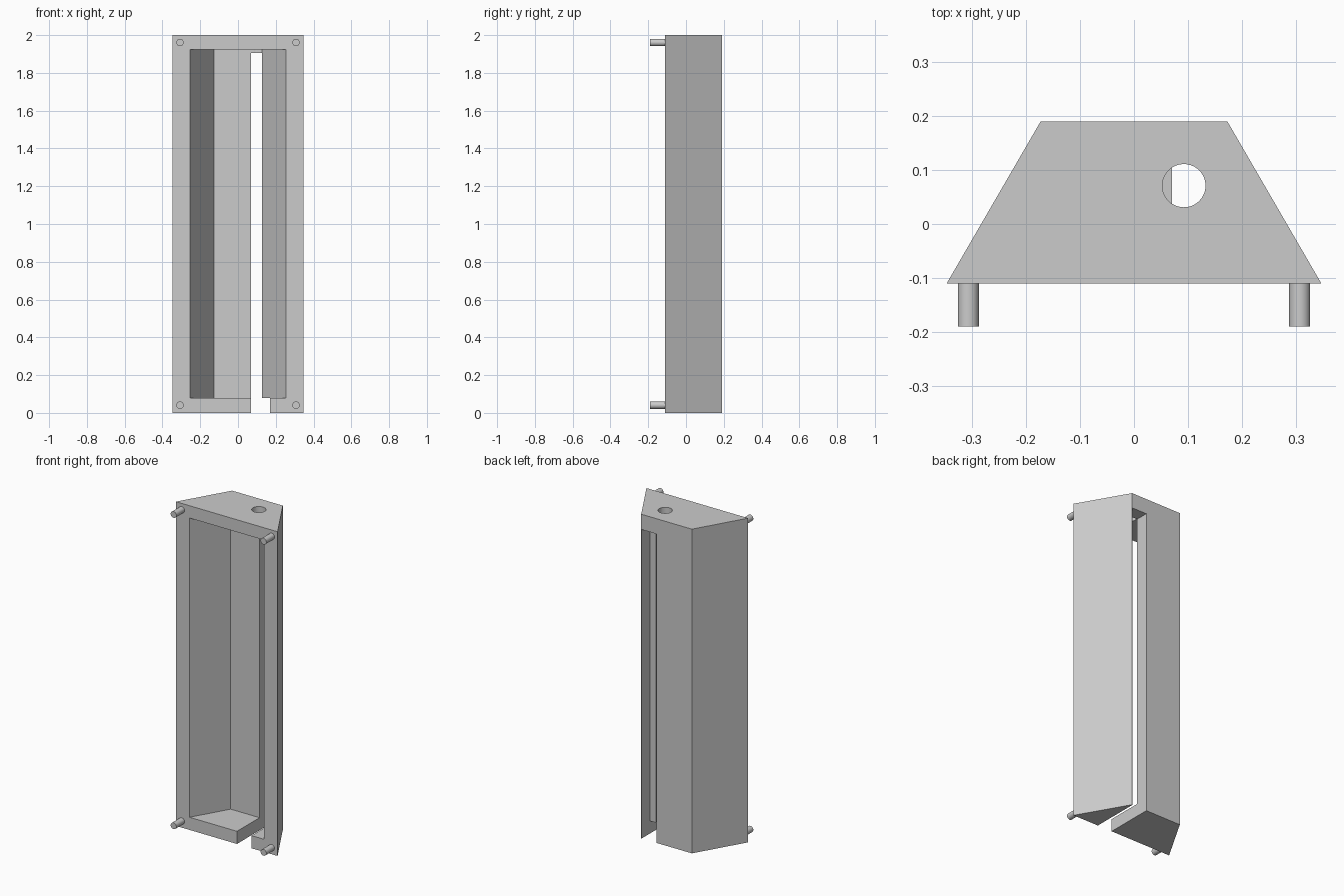
import bpy
import bmesh
import math

if "Cube" in bpy.data.objects:
    bpy.data.objects.remove(bpy.data.objects["Cube"], do_unlink=True)

grey = bpy.data.materials.new("plain grey")
grey.use_nodes = True
grey.diffuse_color = (0.6, 0.6, 0.6, 1)
grey.node_tree.nodes["Principled BSDF"].inputs["Base Color"].default_value = grey.diffuse_color


def prism(name, outline, z0, z1):
    """Extrude an xy outline from z0 up to z1."""
    bm = bmesh.new()
    base = bm.faces.new([bm.verts.new((x, y, z0)) for x, y in outline])
    top = bmesh.ops.extrude_face_region(bm, geom=[base])["geom"]
    verts = [v for v in top if isinstance(v, bmesh.types.BMVert)]
    bmesh.ops.translate(bm, verts=verts, vec=(0, 0, z1 - z0))
    bmesh.ops.recalc_face_normals(bm, faces=bm.faces)
    mesh = bpy.data.meshes.new(name)
    bm.to_mesh(mesh)
    bm.free()
    mesh.materials.append(grey)
    obj = bpy.data.objects.new(name, mesh)
    bpy.context.collection.objects.link(obj)
    return obj


def box(name, x0, x1, y0, y1, z0, z1):
    return prism(name, [(x0, y0), (x1, y0), (x1, y1), (x0, y1)], z0, z1)


def trapezoid(front_half, back_half, front_y, back_y):
    return [(-front_half, front_y), (front_half, front_y),
            (back_half, back_y), (-back_half, back_y)]


def cut(target, cutter):
    """Subtract the cutter, then remove it."""
    cutter.hide_render = True
    mod = target.modifiers.new("cut", "BOOLEAN")
    mod.operation = "DIFFERENCE"
    mod.solver = "EXACT"
    mod.object = cutter
    bpy.context.view_layer.objects.active = target
    bpy.ops.object.modifier_apply(modifier=mod.name)
    bpy.data.objects.remove(cutter, do_unlink=True)


# Tapered housing
FRONT, BACK = -0.11, 0.19
INNER_BACK = 0.11
FLOOR, CEILING = 0.078, 1.924
TAPER = math.tan(math.radians(30))
housing = prism("housing", trapezoid(0.347, 0.173, FRONT, BACK), 0, 2)

# Cavity open to the front, its sides parallel to the housing sides
cavity_front = FRONT - 0.05
half = 0.254
cavity = trapezoid(half + 0.05 * TAPER, half - (INNER_BACK - FRONT) * TAPER,
                   cavity_front, INNER_BACK)
cut(housing, prism("cavity_cutter", cavity, FLOOR, CEILING))

# Tall slot in the back wall and a gap across the floor
cut(housing, box("slot_cutter", 0.07, 0.17, INNER_BACK, 0.3, -0.1, 1.906))
cut(housing, box("floor_gap_cutter", 0.07, 0.17, -0.3, 0.3, -0.1, FLOOR))

# Round hole through the top
ring = [(0.0925 + 0.04 * math.cos(a), 0.071 + 0.04 * math.sin(a))
        for a in (math.tau * i / 48 for i in range(48))]
cut(housing, prism("hole_cutter", ring, CEILING - 0.05, 2.1))

# Four locating pins on the front frame
for side, x in (("left", 0.307), ("right", -0.307)):
    for level, z in (("lower", 0.041), ("upper", 1.961)):
        bpy.ops.mesh.primitive_cylinder_add(
            vertices=32, radius=0.0195, depth=0.09,
            location=(x, -0.145, z), rotation=(math.pi / 2, 0, 0))
        pin = bpy.context.object
        pin.name = f"{level}_{side}_pin"
        pin.data.materials.append(grey)
        bpy.ops.object.shade_smooth_by_angle()
